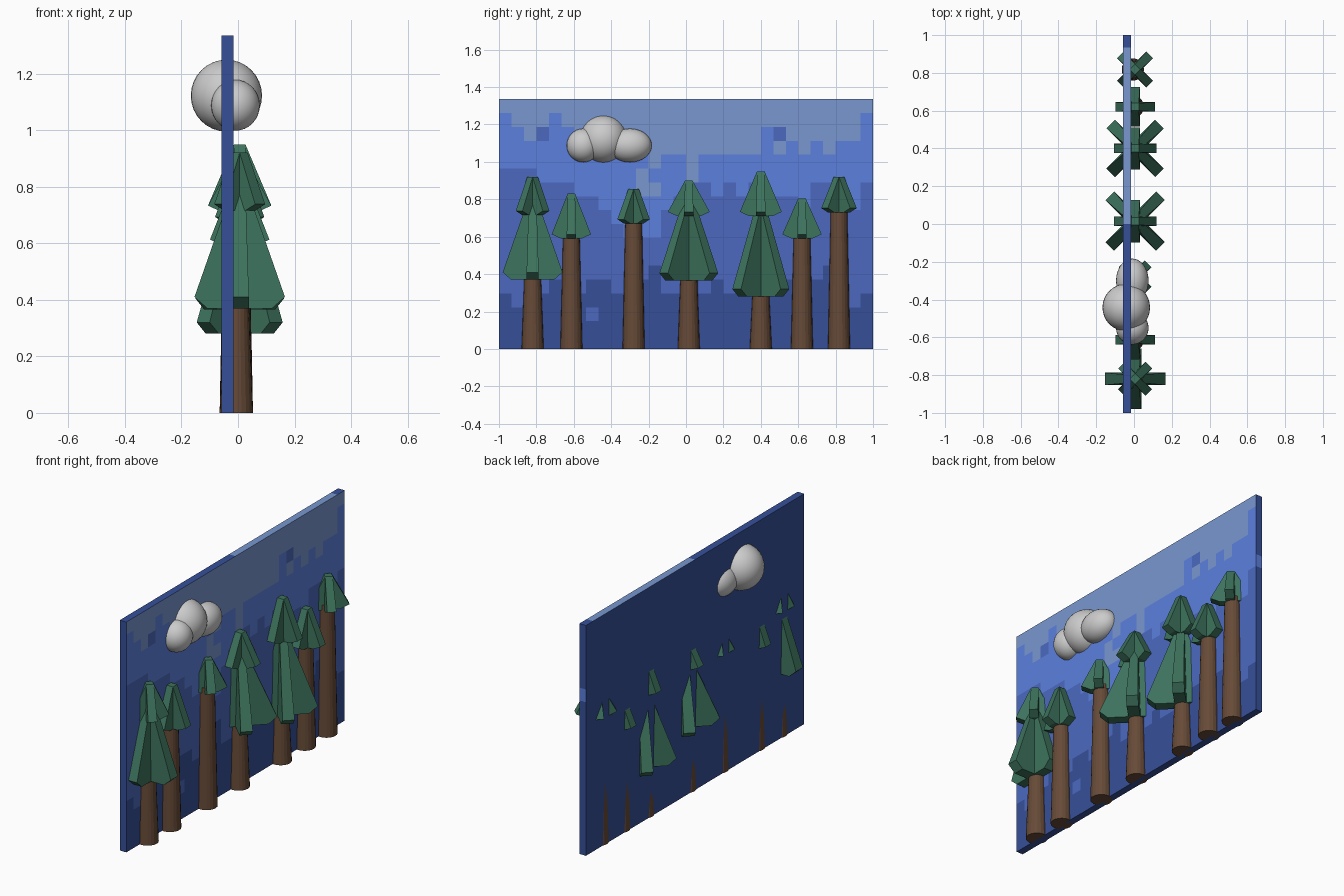
import bpy, bmesh, math
from mathutils import Matrix, Vector

if "Cube" in bpy.data.objects:
    bpy.data.objects.remove(bpy.data.objects["Cube"])


def material(name, code):
    def lin(s):
        v = int(s, 16) / 255
        return v / 12.92 if v <= 0.04045 else ((v + 0.055) / 1.055) ** 2.4
    m = bpy.data.materials.new(name)
    m.diffuse_color = (lin(code[0:2]), lin(code[2:4]), lin(code[4:6]), 1)
    m.use_nodes = True
    m.node_tree.nodes["Principled BSDF"].inputs["Base Color"].default_value = m.diffuse_color
    return m


def finish(bm, name, mats=()):
    bmesh.ops.recalc_face_normals(bm, faces=bm.faces)
    me = bpy.data.meshes.new(name)
    bm.to_mesh(me)
    bm.free()
    ob = bpy.data.objects.new(name, me)
    bpy.context.collection.objects.link(ob)
    for m in mats:
        me.materials.append(m)
    return ob


blues = [material("night_blue", "364F99"), material("deep_blue", "4C69BF"),
         material("sky_blue", "5C80DE"), material("pale_blue", "7897CF")]
green = material("foliage", "3D735D")
brown = material("bark", "664A37")

# backdrop panel with a pixel sky on its +x face
COLS, ROWS, H = 30, 18, 1.335
X0, X1 = -0.058, -0.016
pale = "hgfghgfeeefedeedeeeeegefefeffh"
sky = "dddcccbba9888abccbbbcbbbaccbac"
deep = "434454455455644545444455456434"
extra = {(3, 15): 1, (7, 2): 1, (12, 11): 3, (11, 12): 3, (11, 11): 3,
         (15, 12): 3, (22, 15): 1, (1, 3): 1, (18, 11): 1}
bm = bmesh.new()
loops = []
for x in (X1, X0):
    mat = Matrix(((0, 0, 1, x), (1, 0, 0, 0), (0, H / 2, 0, H / 2), (0, 0, 0, 1)))
    ret = bmesh.ops.create_grid(bm, x_segments=COLS, y_segments=ROWS, size=1, matrix=mat)
    edges = {e for v in ret["verts"] for e in v.link_edges}
    loops += [e for e in edges if e.is_boundary]
bmesh.ops.bridge_loops(bm, edges=loops)
for f in bm.faces:
    c = f.calc_center_median()
    if c.x > X1 - 0.005:
        col = min(COLS - 1, int((c.y + 1) / 2 * COLS))
        row = min(ROWS - 1, int(c.z / H * ROWS))
        level = sum(row >= int(s[col], 36) for s in (deep, sky, pale))
        f.material_index = extra.get((col, row), level)
    elif c.z > H - 0.001 and 0.03 < c.y < 0.93:
        f.material_index = 3
    elif c.y > 0.999 and 0.9 < c.z < 1.0:
        f.material_index = 2
finish(bm, "sky_panel", blues)


# foliage tier: two crossed tapering blades
def tier(name, y, z0, z1, half, diagonal, big):
    t = 0.065 if big else 0.05
    r = half * math.sqrt(2) - t / 2 if diagonal else half
    chamfer, rise = (0.045, 0.04) if big else (0.05, 0.023)
    pts = [(r - chamfer, z0, t), (r, z0 + rise, t), (0.02, z1, 0.04)]
    outline = pts + [(-a, b, c) for a, b, c in reversed(pts)]
    bm = bmesh.new()
    for k in range(2):
        rot = Matrix.Rotation(math.radians(90 * k + (45 if diagonal else 0)), 3, 'Z')
        sides = [[bm.verts.new(rot @ Vector((a, s * c / 2, b)) + Vector((0.006, y, 0)))
                  for a, b, c in outline] for s in (-1, 1)]
        bm.faces.new(sides[0])
        bm.faces.new(reversed(sides[1]))
        n = len(outline)
        for i in range(n):
            j = (i + 1) % n
            bm.faces.new((sides[0][i], sides[1][i], sides[1][j], sides[0][j]))
    finish(bm, name, [green])


# trees: y, then tiers (z0, z1, half width, diagonal, big)
trees = [
    (-0.82, [(0.37, 0.81, 0.16, False, True), (0.715, 0.92, 0.09, True, False)]),
    (-0.613, [(0.59, 0.83, 0.105, False, False)]),
    (-0.28, [(0.67, 0.855, 0.087, True, False)]),
    (0.015, [(0.365, 0.80, 0.157, True, True), (0.71, 0.90, 0.112, False, False)]),
    (0.40, [(0.28, 0.76, 0.152, True, True), (0.71, 0.95, 0.112, False, False)]),
    (0.62, [(0.59, 0.805, 0.105, False, False)]),
    (0.818, [(0.73, 0.92, 0.095, True, False)]),
]
for i, (y, tiers) in enumerate(trees):
    top = tiers[0][0] + 0.03
    bm = bmesh.new()
    bmesh.ops.create_cone(bm, cap_ends=True, segments=20, radius1=0.059, radius2=0.044,
                          depth=top, matrix=Matrix.Translation((-0.006, y, top / 2)))
    finish(bm, f"trunk_{i + 1}", [brown])
    for k, spec in enumerate(tiers):
        tier(f"foliage_{i + 1}_{k + 1}", y, *spec)

# cloud puffs
for name, pos, rad in [("cloud_centre", (-0.041, -0.442, 1.122), (0.126, 0.126, 0.127)),
                       ("cloud_left", (-0.009, -0.55, 1.088), (0.086, 0.088, 0.09)),
                       ("cloud_right", (-0.009, -0.3, 1.088), (0.086, 0.117, 0.09))]:
    bm = bmesh.new()
    bmesh.ops.create_uvsphere(bm, u_segments=32, v_segments=16, radius=1,
                              matrix=Matrix.Translation(pos) @ Matrix.Diagonal((*rad, 1)))
    for f in bm.faces:
        f.smooth = True
    finish(bm, name)
